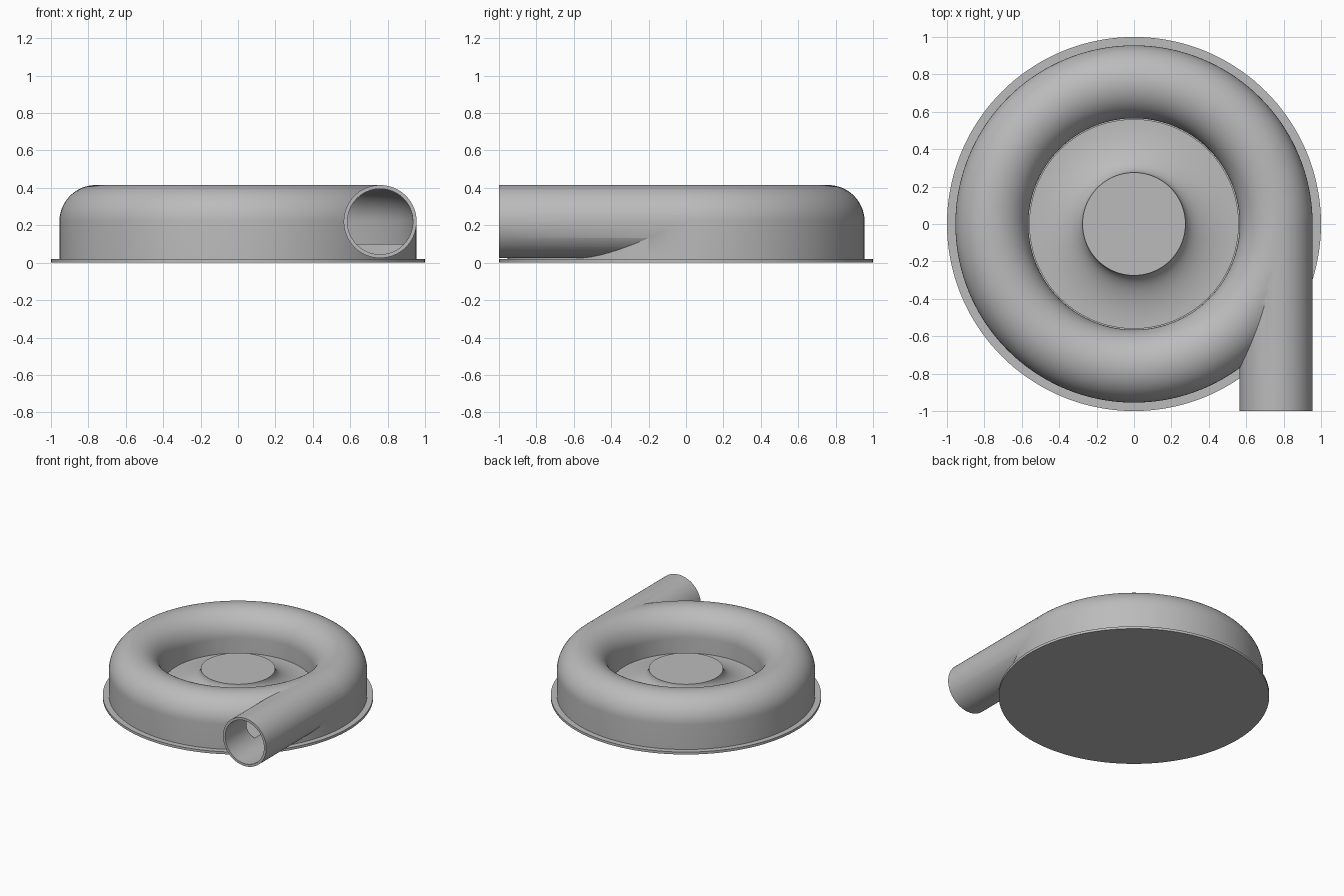
import bpy, bmesh, math
from mathutils import Matrix

cube = bpy.data.objects.get("Cube")
if cube:
    bpy.data.objects.remove(cube)

grey = bpy.data.materials.new("plain grey")
grey.use_nodes = True
colour = (0.5, 0.5, 0.5, 1)
grey.diffuse_color = colour
grey.node_tree.nodes["Principled BSDF"].inputs["Base Color"].default_value = colour

TUBE_R, TUBE_Z, TUBE = 0.76, 0.22, 0.195   # scroll centre radius, height, tube radius
BORE = 0.175
PLATE = 0.02
FLOOR = 0.1


def finish(name, bm):
    bmesh.ops.recalc_face_normals(bm, faces=bm.faces)
    mesh = bpy.data.meshes.new(name)
    bm.to_mesh(mesh)
    bm.free()
    obj = bpy.data.objects.new(name, mesh)
    bpy.context.collection.objects.link(obj)
    mesh.materials.append(grey)
    return obj


def lathe(name, profile, steps=144):
    """Spin a closed (r, z) profile around the z axis."""
    bm = bmesh.new()
    verts = [bm.verts.new((r, 0, z)) for r, z in profile]
    edges = [bm.edges.new((verts[i - 1], v)) for i, v in enumerate(verts)]
    bmesh.ops.spin(bm, geom=verts + edges, cent=(0, 0, 0), axis=(0, 0, 1),
                   angle=math.tau, steps=steps, use_merge=True)
    bmesh.ops.remove_doubles(bm, verts=bm.verts, dist=1e-5)
    return finish(name, bm)


def pipe(name, radius, front, back):
    bm = bmesh.new()
    place = (Matrix.Translation((TUBE_R, (front + back) / 2, TUBE_Z))
             @ Matrix.Rotation(math.pi / 2, 4, 'X'))
    bmesh.ops.create_cone(bm, cap_ends=True, segments=96, radius1=radius,
                          radius2=radius, depth=back - front, matrix=place)
    return finish(name, bm)


def arch(radius, bottom):
    """Section of the scroll: half circle on straight walls."""
    arc = [(TUBE_R + radius * math.cos(math.pi * i / 32),
            TUBE_Z + radius * math.sin(math.pi * i / 32)) for i in range(33)]
    return [(TUBE_R + radius, bottom)] + arc + [(TUBE_R - radius, bottom)]


def combine(target, other, operation):
    mod = target.modifiers.new("cut", 'BOOLEAN')
    mod.operation, mod.object, mod.solver = operation, other, 'EXACT'
    graph = bpy.context.evaluated_depsgraph_get()
    mesh = bpy.data.meshes.new_from_object(target.evaluated_get(graph))
    target.modifiers.clear()
    target.data = mesh
    bpy.data.objects.remove(other)


# Round base plate
plate = lathe("base_plate", [(0, 0), (1, 0), (1, PLATE), (0, PLATE)])

# Scroll housing with tangential outlet, hollowed out
housing = lathe("scroll_housing", arch(TUBE, PLATE))
combine(housing, pipe("outlet", TUBE, -1, 0), 'UNION')
combine(housing, lathe("channel_cutter", arch(BORE, FLOOR)), 'DIFFERENCE')
combine(housing, pipe("bore_cutter", BORE, -1.1, 0.01), 'DIFFERENCE')

# Central hub with a concave flank running out to a flat rim
HUB_R, HUB_Z, RIM = 0.275, 0.235, 0.56
flank = [(RIM - (RIM - HUB_R) * math.cos(a), HUB_Z - (HUB_Z - FLOOR) * math.sin(a))
         for a in (math.pi / 2 * i / 20 for i in range(21))]
hub = lathe("hub", [(0, PLATE), (0, HUB_Z)] + flank + [(RIM, PLATE)])

for obj in (plate, housing, hub):
    bpy.ops.object.select_all(action='DESELECT')
    obj.select_set(True)
    bpy.context.view_layer.objects.active = obj
    bpy.ops.object.shade_smooth_by_angle(angle=math.radians(30))
